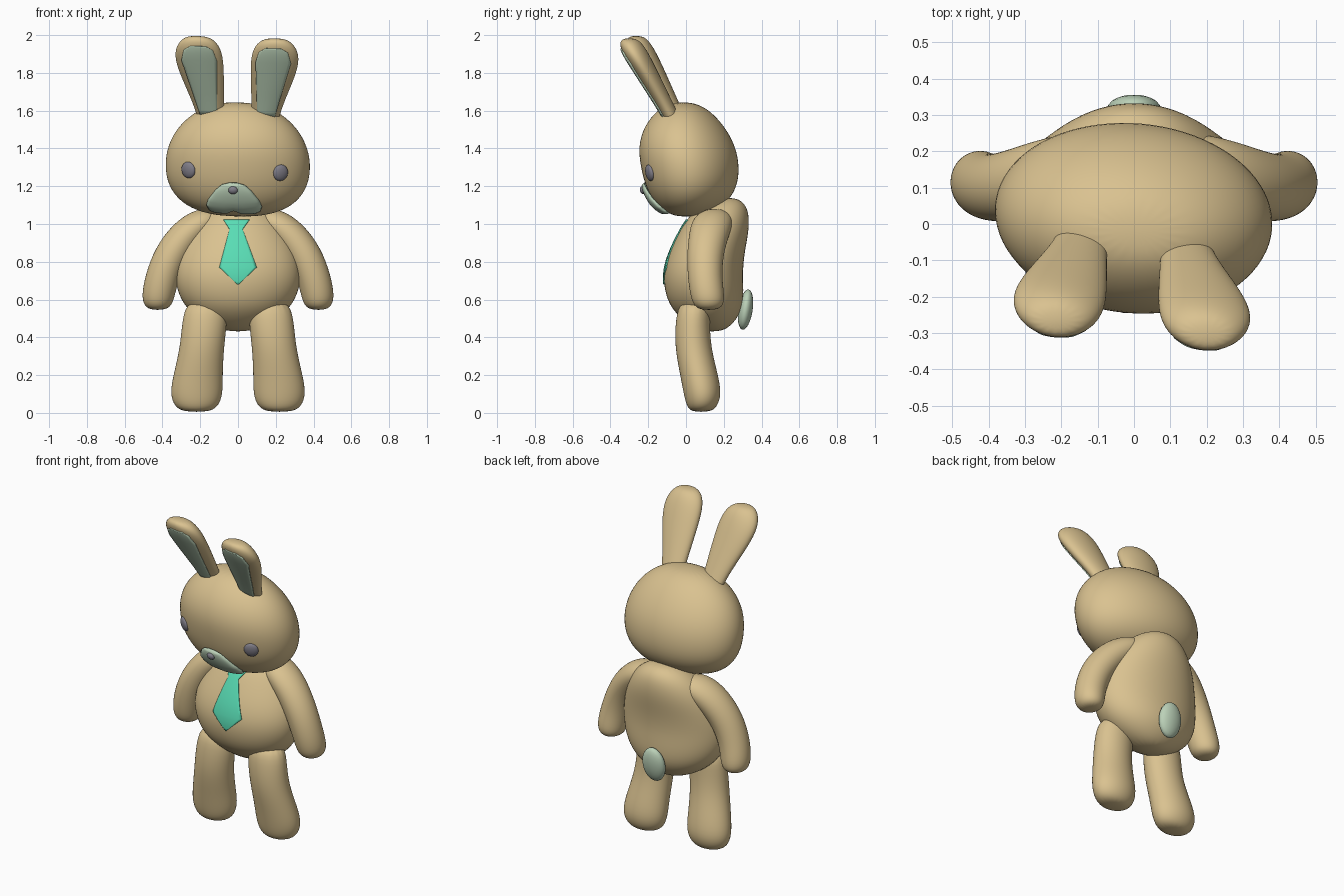
import bpy, math
from mathutils import Vector, Matrix
from mathutils.bvhtree import BVHTree

if "Cube" in bpy.data.objects:
    bpy.data.objects.remove(bpy.data.objects["Cube"])


def material(name, rgb):
    m = bpy.data.materials.new(name)
    m.use_nodes = True
    m.diffuse_color = (*rgb, 1)
    m.node_tree.nodes["Principled BSDF"].inputs["Base Color"].default_value = (*rgb, 1)
    return m


TAN = material("tan_plush", (0.7, 0.54, 0.28))
PALE = material("pale_green_felt", (0.5, 0.64, 0.48))
GREY = material("grey_button", (0.22, 0.21, 0.25))
TEAL = material("teal_cloth", (0.1, 0.72, 0.46))


def add_object(name, verts, faces, mat):
    mesh = bpy.data.meshes.new(name)
    mesh.from_pydata(verts, [], faces)
    mesh.materials.append(mat)
    mesh.polygons.foreach_set("use_smooth", [True] * len(mesh.polygons))
    obj = bpy.data.objects.new(name, mesh)
    bpy.context.collection.objects.link(obj)
    return obj


def loft(name, rings, side=1, follow=False, n=16):
    """Rounded form through elliptical rings (x, y, z, half width, half depth)."""
    verts, faces = [], []
    for i, (x, y, z, hx, hy) in enumerate(rings):
        a, b = rings[max(i - 1, 0)], rings[min(i + 1, len(rings) - 1)]
        t = Vector((b[0] - a[0], 0, b[2] - a[2])).normalized() if follow else Vector((0, 0, 1))
        across = Vector((t.z, 0, -t.x))
        for k in range(n):
            ang = 2 * math.pi * k / n
            p = Vector((x, y, z)) + (across * hx * math.cos(ang)
                                     + Vector((0, hy * math.sin(ang), 0))) * 1.025
            verts.append((p.x * side, p.y, p.z))
    for i in range(len(rings) - 1):
        for k in range(n):
            m = (k + 1) % n
            faces.append((i * n + k, i * n + m, (i + 1) * n + m, (i + 1) * n + k))
    last = (len(rings) - 1) * n
    faces += [tuple(reversed(range(n))), tuple(range(last, last + n))]
    if side < 0:
        faces = [f[::-1] for f in faces]
    obj = add_object(name, verts, faces, TAN)
    obj.modifiers.new("round", 'SUBSURF').levels = 2
    obj.modifiers["round"].render_levels = 2
    return obj


def surface(obj):
    bpy.context.view_layer.update()
    return BVHTree.FromObject(obj, bpy.context.evaluated_depsgraph_get())


def front_hit(tree, x, z):
    hit, normal, _, _ = tree.ray_cast(Vector((x, -3, z)), Vector((0, 1, 0)))
    if hit is None:
        hit, normal, _, _ = tree.find_nearest(Vector((x, -0.2, z)))
    return hit, normal


def patch(name, rows, tree, mat, puff=0.0, notch=0.0, cols=12, steps=4):
    """Cloth panel laid on a surface; rows are (z, centre x, half width)."""
    fine = []
    for a, b in zip(rows, rows[1:]):
        fine += [[p + (q - p) * s / steps for p, q in zip(a, b)] for s in range(steps)]
    fine.append(rows[-1])
    verts, faces = [], []
    for i, (z, cx, hw) in enumerate(fine):
        t = i / (len(fine) - 1)
        for j in range(cols + 1):
            u = 2 * j / cols - 1
            lift = notch * t ** 3 * max(0, 1 - abs(u) * 3)
            hit, normal = front_hit(tree, cx + hw * u, z + lift)
            swell = math.sqrt(max(0, (1 - u * u) * (1 - (2 * t - 1) ** 2)))
            verts.append(hit + normal * (0.006 + puff * swell))
    w = cols + 1
    for i in range(len(fine) - 1):
        for j in range(cols):
            faces.append((i * w + j, (i + 1) * w + j, (i + 1) * w + j + 1, i * w + j + 1))
    obj = add_object(name, verts, faces, mat)
    solid = obj.modifiers.new("thickness", 'SOLIDIFY')
    solid.thickness = 0.008
    return obj


def button(name, centre, normal, size, mat):
    """Flattened ball facing along a normal."""
    bpy.ops.mesh.primitive_uv_sphere_add(segments=20, ring_count=12, radius=1)
    obj = bpy.context.object
    obj.name = name
    obj.data.transform(Matrix.LocRotScale(centre, normal.to_track_quat('Z', 'Y'), Vector(size)))
    obj.data.materials.append(mat)
    bpy.ops.object.shade_smooth()
    return obj


# Body
body = loft("body", [(0, y, z, hx, hy) for z, y, hx, hy in (
    (0.43, 0.14, 0.06, 0.05), (0.47, 0.13, 0.17, 0.12), (0.55, 0.11, 0.275, 0.19),
    (0.65, 0.095, 0.325, 0.21), (0.75, 0.09, 0.335, 0.21), (0.85, 0.11, 0.315, 0.2),
    (0.95, 0.145, 0.27, 0.185), (1.03, 0.17, 0.22, 0.165), (1.1, 0.2, 0.15, 0.12),
    (1.14, 0.22, 0.06, 0.05))])

# Tie, draped on the chest
patch("tie", [(1.02, -0.008, 0.068), (0.97, -0.01, 0.034), (0.77, 0, 0.098),
              (0.68, 0, 0.002)], surface(body), TEAL, steps=6)

# Tail
button("tail", Vector((0, 0.315, 0.547)), Vector((0, 1, -0.15)), (0.075, 0.108, 0.038), PALE)

# Arms and legs
for label, s in (("left", 1), ("right", -1)):
    loft(label + "_arm", [
        (0.1, 0.16, 1.04, 0.05, 0.08), (0.19, 0.14, 1.01, 0.08, 0.11),
        (0.28, 0.12, 0.94, 0.09, 0.105), (0.36, 0.1, 0.83, 0.09, 0.095),
        (0.405, 0.1, 0.71, 0.088, 0.09), (0.425, 0.115, 0.61, 0.086, 0.09),
        (0.428, 0.12, 0.565, 0.07, 0.075), (0.428, 0.12, 0.545, 0.035, 0.04)], s, follow=True)
    loft(label + "_leg", [
        (0.22, 0.08, 0.005, 0.06, 0.045), (0.22, 0.085, 0.03, 0.115, 0.08),
        (0.22, 0.088, 0.1, 0.14, 0.1), (0.212, 0.07, 0.2, 0.13, 0.1),
        (0.19, 0.035, 0.35, 0.115, 0.095), (0.175, 0.035, 0.5, 0.12, 0.09),
        (0.165, 0.05, 0.6, 0.1, 0.08)], s)

# Head
head = loft("head", [(0, y, z, hx, hy) for z, y, hx, hy in (
    (1.645, -0.02, 0.08, 0.05), (1.61, -0.015, 0.2, 0.13), (1.52, -0.01, 0.31, 0.21),
    (1.41, 0.005, 0.37, 0.255), (1.3, 0.022, 0.385, 0.258), (1.19, 0.03, 0.365, 0.238),
    (1.1, 0.025, 0.29, 0.18), (1.055, 0.01, 0.18, 0.1), (1.04, 0, 0.07, 0.04))[::-1]], n=20)
skull = surface(head)
head_parts = [head]

# Muzzle and nose
muzzle = patch("muzzle", [(1.22, 0, 0.02), (1.21, 0, 0.06), (1.18, 0, 0.095), (1.13, 0, 0.135),
                          (1.1, 0, 0.147), (1.075, 0, 0.135), (1.063, 0, 0.11)],
               skull, PALE, puff=0.025, notch=0.02, cols=18)
spot, normal = front_hit(surface(muzzle), 0, 1.178)
head_parts += [muzzle, button("nose", spot, normal, (0.025, 0.021, 0.015), GREY)]

# Eyes and ears
for label, s in (("left", 1), ("right", -1)):
    spot, normal = front_hit(skull, 0.245 * s, 1.278)
    head_parts.append(button(label + "_eye", spot, normal, (0.042, 0.044, 0.018), GREY))
    ear = loft(label + "_ear", [
        (0.14, -0.04, 1.52, 0.07, 0.045), (0.15, -0.08, 1.6, 0.075, 0.045),
        (0.172, -0.14, 1.71, 0.1, 0.054), (0.195, -0.2, 1.82, 0.124, 0.062),
        (0.205, -0.245, 1.9, 0.128, 0.068), (0.205, -0.275, 1.96, 0.1, 0.062),
        (0.208, -0.285, 1.99, 0.05, 0.035)], s)
    lining = patch(label + "_inner_ear", [(z, x * s, w) for z, x, w in (
        (1.935, 0.2, 0.04), (1.915, 0.2, 0.075), (1.86, 0.197, 0.092), (1.72, 0.175, 0.068),
        (1.56, 0.15, 0.042))], surface(ear), PALE)
    head_parts += [ear, lining]

# Slight turn and tilt of the whole head
pivot = Vector((0, 0.02, 1.34))
turn = (Matrix.Translation(pivot) @ Matrix.Rotation(math.radians(1.75), 4, 'Y')
        @ Matrix.Rotation(math.radians(-5), 4, 'Z') @ Matrix.Translation(-pivot))
for part in head_parts:
    part.data.transform(turn)
